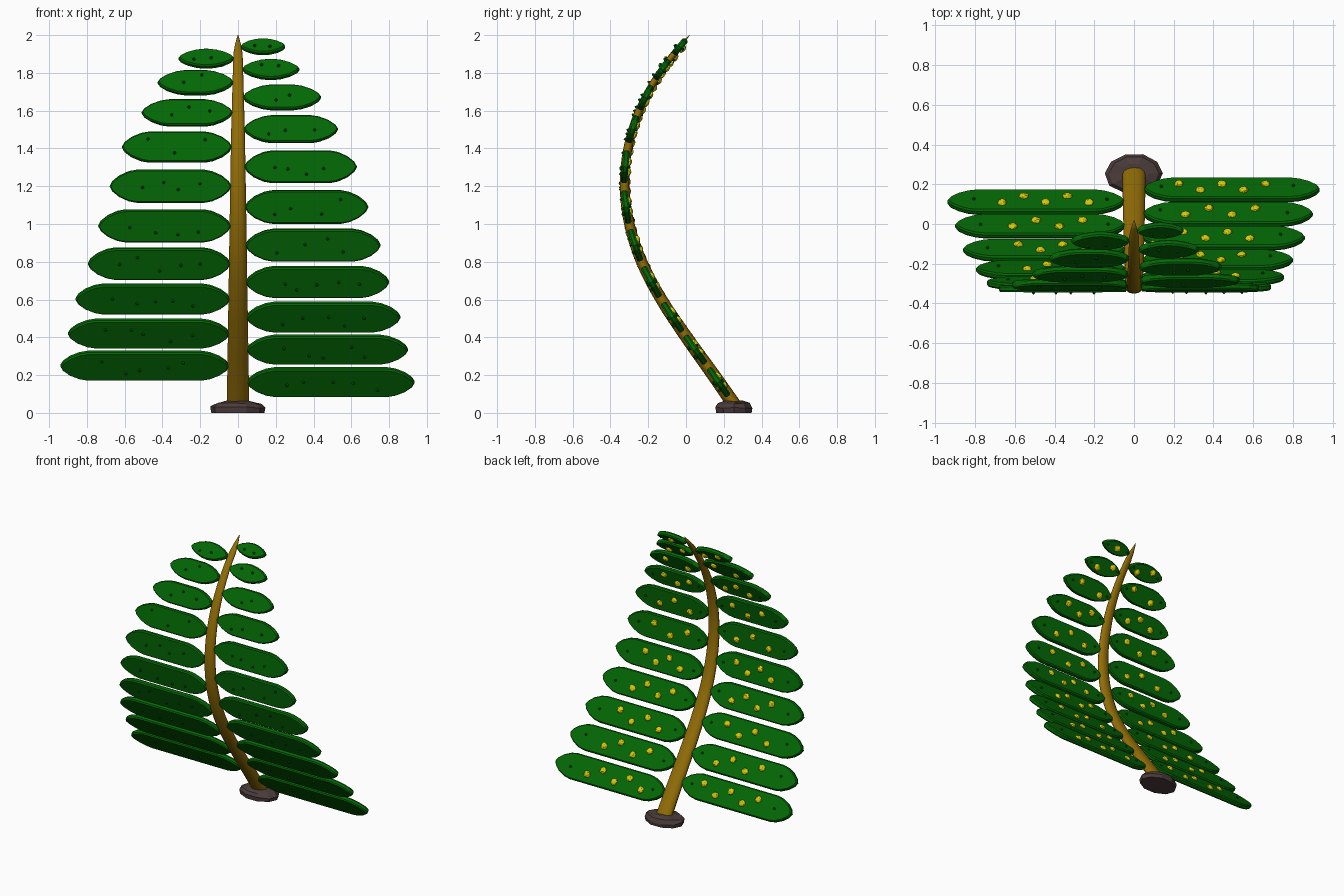
import bpy, bmesh, math, random
from mathutils import Vector, Matrix

if "Cube" in bpy.data.objects:
    bpy.data.objects.remove(bpy.data.objects["Cube"])

random.seed(4)

def material(name, rgb):
    m = bpy.data.materials.new(name)
    m.diffuse_color = (*rgb, 1)
    m.use_nodes = True
    m.node_tree.nodes["Principled BSDF"].inputs["Base Color"].default_value = m.diffuse_color
    return m

GREEN = material("leaf green", (0.001, 0.14, 0.0015))
DARK = material("bump green", (0.001, 0.105, 0.0015))
GOLD = material("stem ochre", (0.29, 0.155, 0.002))
YELLOW = material("spore yellow", (0.68, 0.60, 0.002))
BROWN = material("root brown", (0.07, 0.045, 0.043))

def finish(name, bm, mat, smooth=False):
    bmesh.ops.recalc_face_normals(bm, faces=bm.faces)
    me = bpy.data.meshes.new(name)
    bm.to_mesh(me)
    bm.free()
    me.materials.append(mat)
    ob = bpy.data.objects.new(name, me)
    bpy.context.collection.objects.link(ob)
    if smooth:
        for p in me.polygons:
            p.use_smooth = True
    return ob

# Curved midrib: y at every 0.2 of height
YS = [.285, .146, .003, -.13, -.235, -.30, -.325, -.308, -.248, -.14, .018]

def path(z):
    t = min(max(z / 0.2, 0), 9.9999)
    i = int(t)
    f = t - i
    g = lambda k: YS[k] if 0 <= k <= 10 else (2 * YS[0] - YS[1] if k < 0 else 2 * YS[10] - YS[9])
    a, b, c, d = g(i - 1), g(i), g(i + 1), g(i + 2)
    return b + f * ((c - a) / 2 + f * ((a - 2.5 * b + 2 * c - d / 2) + f * ((d - a) / 2 + 1.5 * (b - c))))

def tangent(z):
    return Vector((0, path(z + .01) - path(z - .01), .02)).normalized()

def stem_radius(z):
    if z < 1.9:
        return .06 - .0155 * z - .0035 * max(0, z - 1) ** 2 - .008 * max(0, z - 1.5)
    return .0226 * max(0, (2 - z) / .1) ** .7 + .002

def loft(bm, rings):
    for r, s in zip(rings, rings[1:]):
        n = len(r)
        for i in range(n):
            bm.faces.new((r[i], r[(i + 1) % n], s[(i + 1) % n], s[i]))
    bm.faces.new(rings[0])
    bm.faces.new(rings[-1])

# Stem: flattened tapering tube along the path
bm = bmesh.new()
rings = []
for k in range(41):
    z = .004 + k * 0.0499
    t = tangent(min(z, 1.98)) if k else Vector((0, 0, 1))
    n = t.cross(Vector((1, 0, 0)))
    r = stem_radius(z)
    rings.append([bm.verts.new(Vector((0, path(z), z)) + Vector((r * math.cos(a), 0, 0))
                  + n * (r * .62 * math.sin(a)))
                  for a in [2 * math.pi * j / 12 for j in range(12)]])
loft(bm, rings)
finish("stem", bm, GOLD, True)

# Root clump: faceted low disc
bm = bmesh.new()
jit = [random.uniform(.95, 1.03) for _ in range(10)]
rings = [[bm.verts.new((s * .15 * jit[j] * math.cos(j * math.pi / 5),
                        .255 + s * .103 * jit[j] * math.sin(j * math.pi / 5),
                        z + (random.uniform(-.006, .006) if z else 0))) for j in range(10)]
         for z, s in ((0, .96), (.028, 1), (.05, .86), (.06, .5))]
loft(bm, rings)
finish("root_clump", bm, BROWN)

spores, bumps = bmesh.new(), bmesh.new()
THICK = .034

def blob(bm, frame, x, v, side, r, h, detail=1):
    m = frame @ Matrix.Translation((x, v, side * THICK / 2)) @ Matrix.Diagonal((r, r, h, 1))
    return bmesh.ops.create_icosphere(bm, subdivisions=detail, radius=1, matrix=m)

def leaflet(name, sx, z, tip, height, zig):
    t = tangent(z)
    back = Vector((0, t.z, -t.y))               # leaf normal, towards +y
    inner = stem_radius(z) * .85
    length = tip - inner
    half = height / t.z / 2 + .002
    frame = Matrix.Translation((0, path(z), z)) @ Matrix((
        (1, 0, 0, 0), (0, t.y, back.y, 0), (0, t.z, back.z, 0), (0, 0, 0, 1)))
    # outline: straight sides with elongated, slightly pointed ends
    end = min(.145, length * .46)
    bm = bmesh.new()
    rings = []
    for w, inset in ((-1, .007), (-.5, 0), (.5, 0), (1, .007)):
        ring = []
        for cx, a0 in ((tip - end, -90), (inner + end, 90)):
            for k in range(9):
                a = math.radians(a0 + 22.5 * k)
                c = math.copysign(abs(math.cos(a)) ** 1.25, math.cos(a))
                s = math.copysign(abs(math.sin(a)) ** 1.25, math.sin(a))
                ring.append(bm.verts.new(frame @ Vector((
                    sx * (cx + (end - inset) * c), (half - inset) * s, w * THICK / 2))))
        rings.append(ring)
    loft(bm, rings)
    finish(name, bm, GREEN)
    # yellow spore clusters zigzag on the back
    n = max(1, min(5, round(length * 5.2)))
    lo, hi = (.2, .69) if n > 4 else (.25, .66)
    for k in range(n):
        f = lo + (hi - lo) * k / (n - 1) if n > 1 else .5
        v = half * .3 * zig * (-1) ** k if n > 1 else 0
        geo = blob(spores, frame, sx * (inner + f * length), v, 1, .024, .016, 2)
        for vert in geo["verts"]:               # lumpy surface
            vert.co += Vector([random.uniform(-.002, .002) for _ in range(3)])
    # small bumps on the front, and near both ends of the back
    n = max(2, min(5, round(length * 6)))
    for k in range(n):
        f = .17 + .66 * (k + random.uniform(.2, .8)) / n
        blob(bumps, frame, sx * (inner + f * length), half * random.uniform(-.5, .5), -1, .009, .014)
    for f in (.1, .85):
        blob(bumps, frame, sx * (inner + f * length), half * random.uniform(-.15, .15), 1, .009, .012)

# Leaflets, alternating: (height of centre, tip distance, visible height)
RIGHT = [(.163, .935, .145), (.335, .90, .145), (.507, .86, .15), (.693, .80, .158), (.888, .755, .165),
         (1.09, .69, .172), (1.303, .63, .168), (1.502, .53, .14), (1.67, .44, .125),
         (1.818, .325, .10), (1.938, .25, .075)]
LEFT = [(.25, .94, .145), (.42, .90, .145), (.603, .86, .152), (.79, .795, .162), (.99, .74, .168),
        (1.20, .68, .172), (1.407, .615, .158), (1.588, .51, .135), (1.748, .425, .122),
        (1.875, .315, .092)]
for label, sx, rows in (("right", 1, RIGHT), ("left", -1, LEFT)):
    for i, row in enumerate(rows):
        leaflet(f"leaflet_{label}_{i + 1}", sx, *row, -sx * (-1) ** i)

finish("spore_clusters", spores, YELLOW)
finish("leaf_bumps", bumps, DARK)
